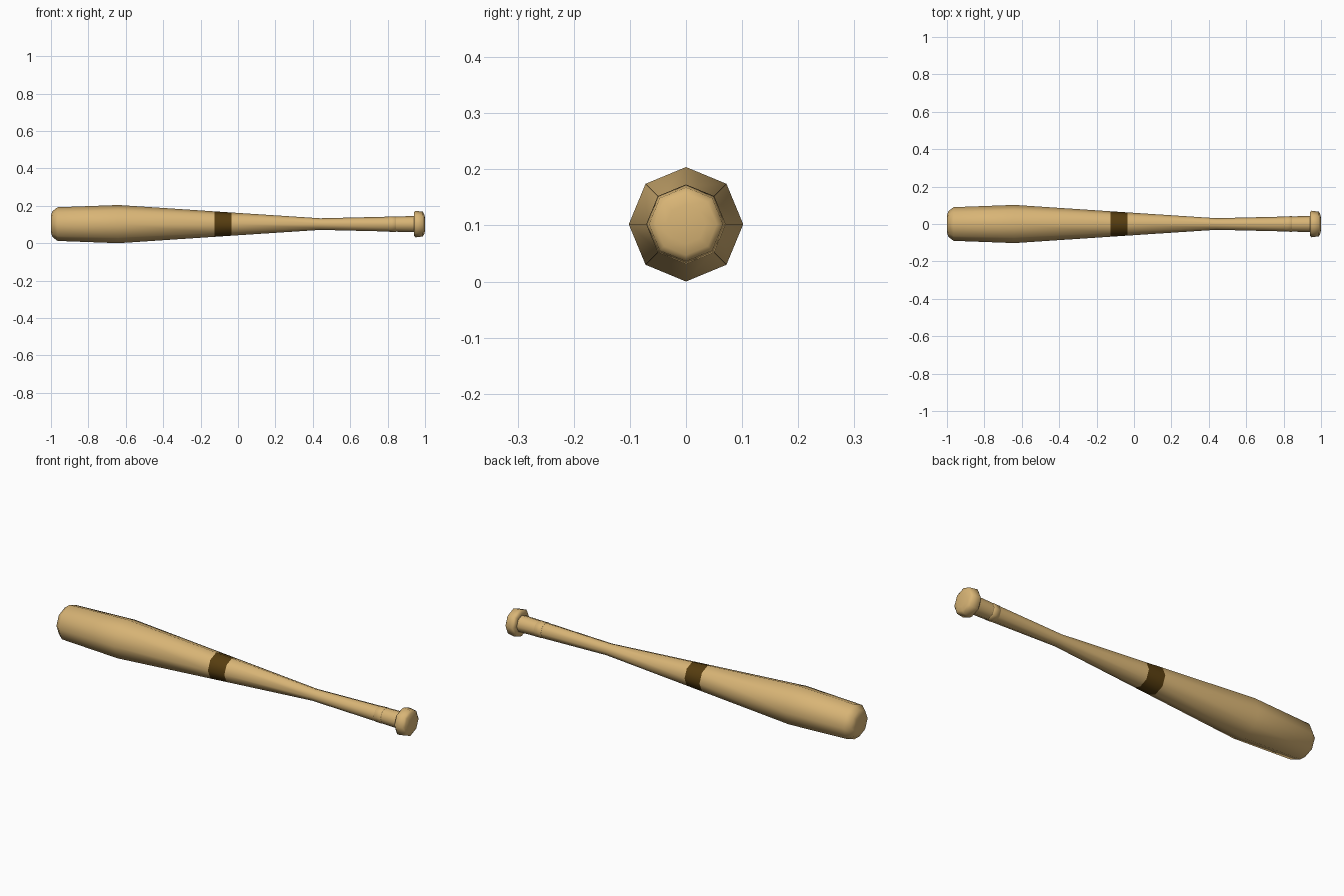
import bpy, bmesh, math

if "Cube" in bpy.data.objects:
    bpy.data.objects.remove(bpy.data.objects["Cube"])

SIDES = 8
AXIS_Z = 0.102


def material(name, rgb):
    m = bpy.data.materials.new(name)
    m.diffuse_color = (*rgb, 1)
    m.use_nodes = True
    m.node_tree.nodes["Principled BSDF"].inputs["Base Color"].default_value = m.diffuse_color
    return m


wood = material("light_wood", (0.69, 0.46, 0.18))
dark = material("dark_brown_band", (0.095, 0.047, 0.005))


def lathe(name, profile, band=None, capped=True):
    """Turn (x, radius) points around the x axis."""
    bm = bmesh.new()
    rings = []
    for x, r in profile:
        rings.append([bm.verts.new((x, r * math.cos(a), AXIS_Z + r * math.sin(a)))
                      for a in (2 * math.pi * k / SIDES for k in range(SIDES))])
    for a, b in zip(rings, rings[1:]):
        for k in range(SIDES):
            j = (k + 1) % SIDES
            bm.faces.new((a[k], a[j], b[j], b[k]))
    if capped:
        bm.faces.new(rings[0])
        bm.faces.new(rings[-1])
    bmesh.ops.recalc_face_normals(bm, faces=bm.faces)
    mesh = bpy.data.meshes.new(name)
    # faces inside the band range get the dark colour
    for f in bm.faces:
        if band and band[0] < f.calc_center_median().x < band[1]:
            f.material_index = 1
    bm.to_mesh(mesh)
    bm.free()
    mesh.materials.append(wood)
    if band:
        mesh.materials.append(dark)
    obj = bpy.data.objects.new(name, mesh)
    bpy.context.collection.objects.link(obj)
    bpy.ops.object.select_all(action='DESELECT')
    obj.select_set(True)
    bpy.context.view_layer.objects.active = obj
    bpy.ops.object.shade_smooth_by_angle(angle=math.radians(60))
    return obj


# barrel, painted band, taper, handle and knob in one turned piece
lathe("bat_body", [
    (-1.0, 0.045), (-0.993, 0.068), (-0.965, 0.090), (-0.64, 0.102),
    (-0.125, 0.068), (-0.035, 0.062), (0.44, 0.031), (0.94, 0.043),
    (0.94, 0.063), (0.95, 0.071), (0.988, 0.066), (0.995, 0.055), (1.0, 0.035),
], band=(-0.125, -0.035))

# thin ring around the handle
lathe("handle_ring", [(0.805, 0.0395), (0.806, 0.0408), (0.844, 0.0418), (0.845, 0.0405)],
      capped=False)
